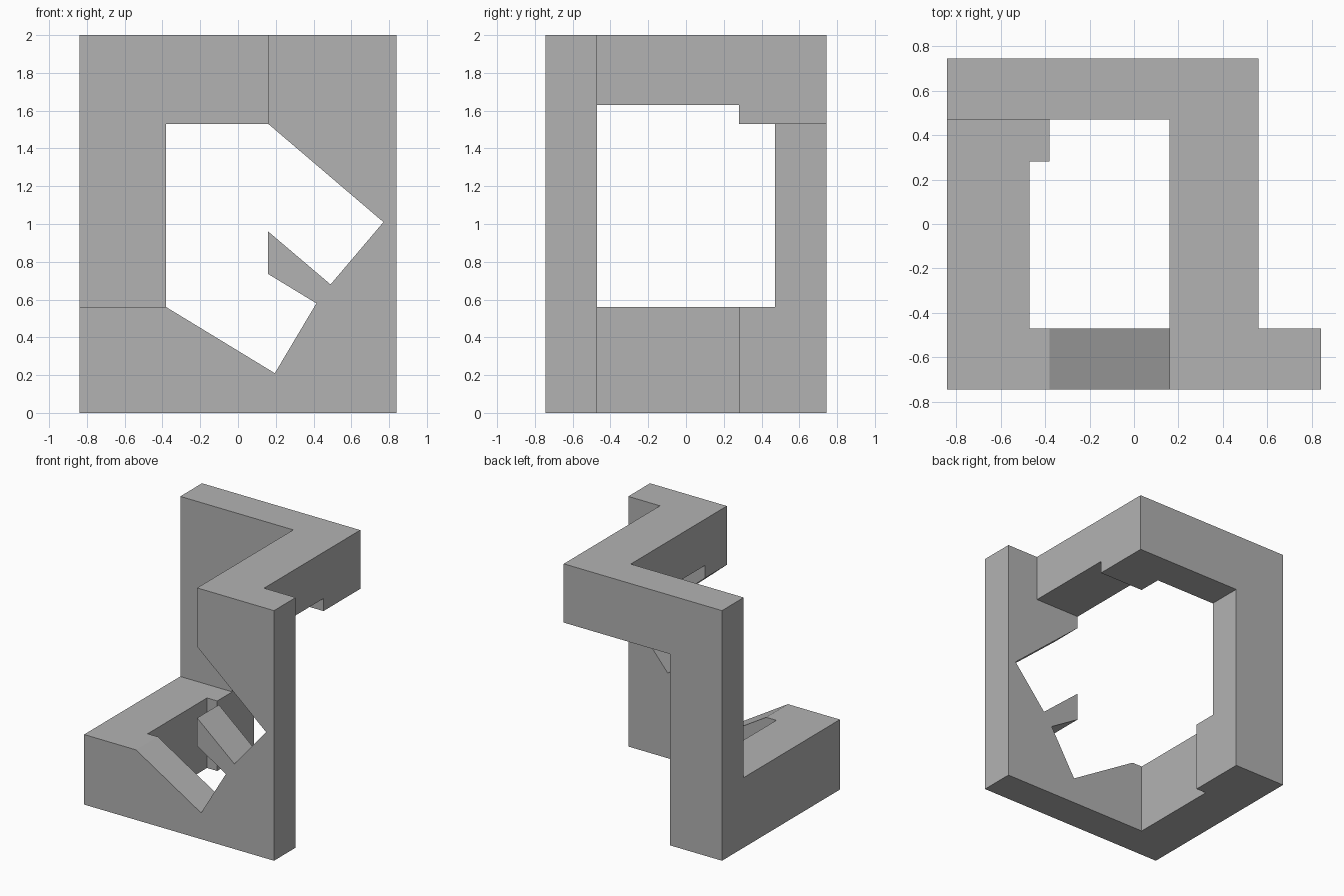
import bpy
import bmesh
from math import radians
from mathutils import Vector

if "Cube" in bpy.data.objects:
    bpy.data.objects.remove(bpy.data.objects["Cube"], do_unlink=True)

# Overall half sizes, inner wall plane and joint plane buried inside the walls
X, Y, TOP = 0.84, 0.745, 2.0
WALL, JOINT = 0.47, 0.6

gray = bpy.data.materials.new("plain gray")
gray.use_nodes = True
gray.diffuse_color = (0.448, 0.448, 0.448, 1)
gray.node_tree.nodes["Principled BSDF"].inputs["Base Color"].default_value = gray.diffuse_color


def extrude(name, profile, axis, low, high):
    """Extrude a 2D profile along an axis; the profile uses the other two in order."""
    bm = bmesh.new()
    verts = []
    for point in profile:
        co = list(point)
        co.insert(axis, low)
        verts.append(bm.verts.new(co))
    face = bm.faces.new(verts)
    shift = Vector((0, 0, 0))
    shift[axis] = high - low
    moved = bmesh.ops.extrude_face_region(bm, geom=[face])["geom"]
    bmesh.ops.translate(bm, vec=shift, verts=[v for v in moved if isinstance(v, bmesh.types.BMVert)])
    bmesh.ops.recalc_face_normals(bm, faces=bm.faces)
    mesh = bpy.data.meshes.new(name)
    bm.to_mesh(mesh)
    bm.free()
    mesh.materials.append(gray)
    obj = bpy.data.objects.new(name, mesh)
    bpy.context.collection.objects.link(obj)
    return obj


# Front wall with the notched opening and the pointed tab
frame = extrude("angular_frame", [
    (-X, 0), (X, 0), (X, TOP), (0.16, TOP), (0.16, 1.53), (0.77, 1.01),
    (0.49, 0.68), (0.16, 0.96), (0.16, 0.735), (0.415, 0.58), (0.195, 0.21),
    (-0.38, 0.56), (-X, 0.56)], 1, -Y, -WALL)

# Back post and top bar, an inverted L
back = extrude("back_post_and_bar", [
    (-X, 0), (-0.38, 0), (-0.38, 1.53), (0.56, 1.53), (0.56, TOP), (-X, TOP)], 1, WALL, Y)

# Stepped top arm running front to back
top_arm = extrude("top_arm", [
    (-JOINT, 1.63), (0.28, 1.63), (0.28, 1.53), (JOINT, 1.53),
    (JOINT, TOP), (-JOINT, TOP)], 0, 0.16, 0.56)

# Stepped bottom arm running front to back
bottom_arm = extrude("bottom_arm", [
    (-X, -JOINT), (-0.47, -JOINT), (-0.47, 0.28), (-0.38, 0.28),
    (-0.38, JOINT), (-X, JOINT)], 2, 0, 0.56)

# Weld all parts into one solid
for part in (top_arm, bottom_arm, back):
    mod = frame.modifiers.new("join_" + part.name, 'BOOLEAN')
    mod.operation = 'UNION'
    mod.solver = 'EXACT'
    mod.object = part
depsgraph = bpy.context.evaluated_depsgraph_get()
solid = bpy.data.meshes.new_from_object(frame.evaluated_get(depsgraph))
frame.modifiers.clear()
frame.data = solid
for part in (top_arm, bottom_arm, back):
    bpy.data.objects.remove(part, do_unlink=True)

# Merge coplanar faces for clean flat sides
bm = bmesh.new()
bm.from_mesh(solid)
bmesh.ops.remove_doubles(bm, verts=bm.verts, dist=0.0005)
bmesh.ops.dissolve_limit(bm, angle_limit=radians(1), verts=bm.verts, edges=bm.edges)
bm.to_mesh(solid)
bm.free()
